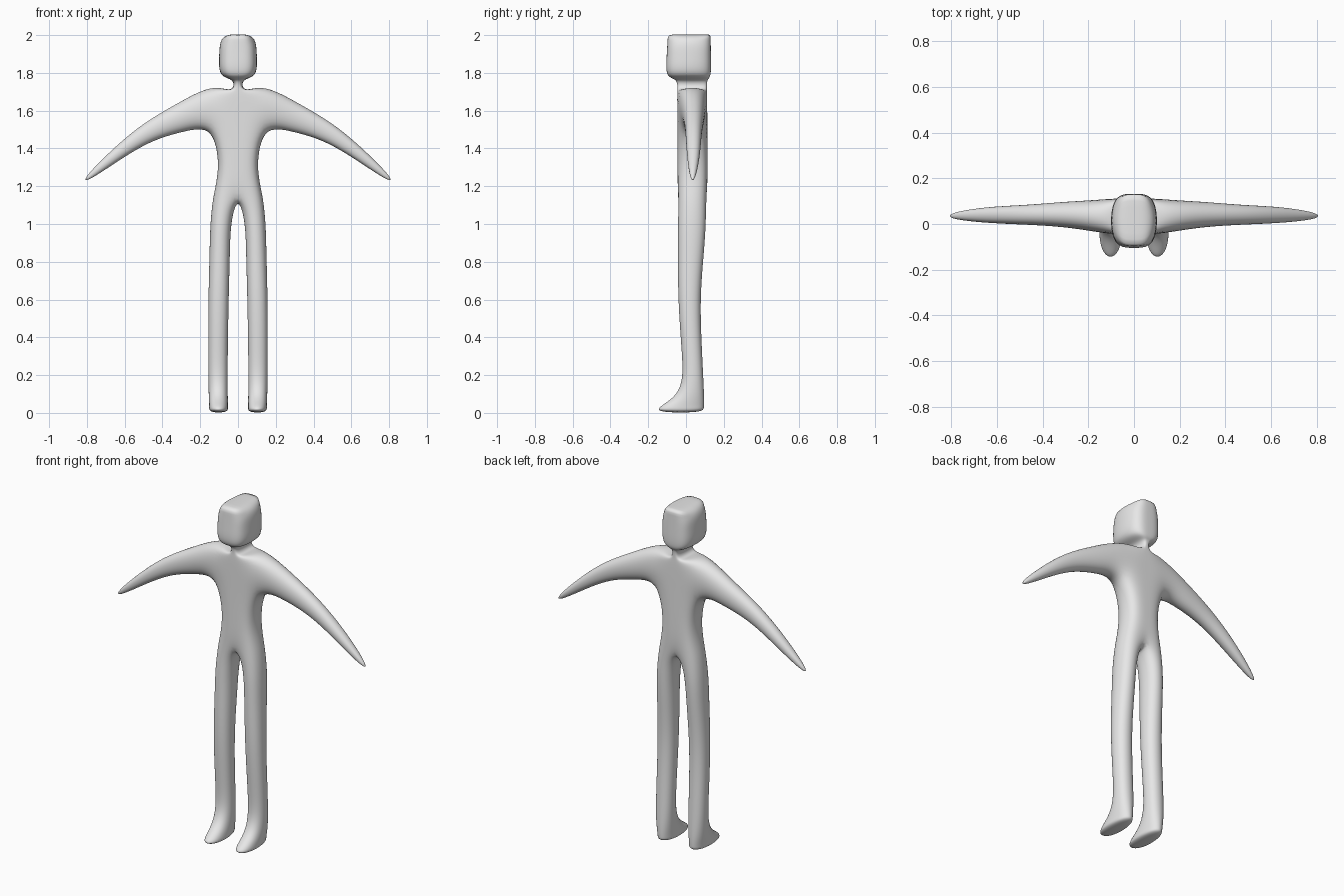
import bpy
import bmesh
import math

if "Cube" in bpy.data.objects:
    bpy.data.objects.remove(bpy.data.objects["Cube"])

skin = bpy.data.materials.new("light_grey")
skin.diffuse_color = (0.8, 0.8, 0.8, 1.0)
skin.use_nodes = True
skin.node_tree.nodes["Principled BSDF"].inputs["Base Color"].default_value = skin.diffuse_color

# Half-body rings from sole to crown: z inner, z outer, x inner, x outer, y front, y back
BODY = [
    (0.00, 0.00, 0.048, 0.157, -0.160, 0.103),   # sole
    (0.03, 0.03, 0.048, 0.157, -0.160, 0.106),   # toe
    (0.08, 0.08, 0.050, 0.159, -0.065, 0.103),   # instep
    (0.17, 0.17, 0.050, 0.161, -0.018, 0.097),   # ankle
    (0.33, 0.33, 0.050, 0.162, -0.027, 0.089),   # shin
    (0.60, 0.60, 0.045, 0.162, -0.048, 0.078),   # knee
    (0.85, 0.85, 0.038, 0.155, -0.048, 0.101),   # thigh
    (1.00, 1.00, 0.035, 0.152, -0.049, 0.112),   # upper thigh
    (1.15, 1.15, 0.000, 0.138, -0.045, 0.113),   # crotch
    (1.30, 1.30, 0.000, 0.098, -0.045, 0.115),   # waist
    (1.50, 1.51, 0.000, 0.135, -0.045, 0.113),   # armpit
    (1.65, 1.75, 0.000, 0.140, -0.047, 0.112),   # shoulder
    (1.72, 1.69, 0.000, 0.028, -0.045, 0.110),   # neck base
    (1.77, 1.77, 0.000, 0.015, -0.045, 0.110),   # neck
    (1.775, 1.775, 0.000, 0.108, -0.110, 0.134),  # jaw
    (1.89, 1.89, 0.000, 0.104, -0.102, 0.132),   # face
    (2.004, 2.004, 0.000, 0.100, -0.096, 0.130),  # crown
]
ARMPIT = 10

# Arm rings: centre x, centre z, downward tilt, half height, centre y, half depth
ARM = [
    (0.30, 1.565, 18, 0.082, 0.043, 0.060),      # upper arm
    (0.48, 1.490, 28, 0.055, 0.040, 0.046),      # elbow
    (0.65, 1.365, 36, 0.037, 0.040, 0.039),      # forearm
    (0.82, 1.223, 38, 0.013, 0.035, 0.013),      # hand tip
]

bm = bmesh.new()
crease = bm.edges.layers.float.new("crease_edge")


def bridge(a, b, skip=()):
    """Join two four-point rings with quads."""
    for i in range(4):
        if i not in skip:
            j = (i + 1) % 4
            bm.faces.new((a[i], a[j], b[j], b[i]))


# Leg, torso, neck and head
rings = []
for zi, zo, xi, xo, yf, yb in BODY:
    corners = ((xi, yf, zi), (xo, yf, zo), (xo, yb, zo), (xi, yb, zi))
    rings.append([bm.verts.new(c) for c in corners])
for k in range(len(rings) - 1):
    skip = set()
    if BODY[k][2] == 0:
        skip.add(3)              # open along the mirror plane
    if k == ARMPIT:
        skip.add(1)              # opening for the arm
    bridge(rings[k], rings[k + 1], skip)
bm.faces.new(rings[0][::-1])
bm.faces.new(rings[-1])

# Arm grown from the opening in the chest
low, high = rings[ARMPIT], rings[ARMPIT + 1]
previous = [low[1], low[2], high[2], high[1]]
for x, z, tilt, h, y, d in ARM:
    ux = h * math.sin(math.radians(tilt))
    uz = h * math.cos(math.radians(tilt))
    ring = [bm.verts.new((x + s * ux, y + t * d, z + s * uz))
            for s, t in ((-1, -1), (-1, 1), (1, 1), (1, -1))]
    bridge(previous, ring)
    previous = ring
bm.faces.new(previous)

# Tighter edges at the front and back of the crown
crown = rings[-1]
for a, b, sharpness in ((0, 1, 0.45), (2, 3, 0.75)):
    bm.edges.get((crown[a], crown[b]))[crease] = sharpness

for face in bm.faces:
    face.smooth = True

mesh = bpy.data.meshes.new("body")
bm.to_mesh(mesh)
bm.free()
mesh.materials.append(skin)
body = bpy.data.objects.new("body", mesh)
bpy.context.collection.objects.link(body)

# Mirror the half body and round it off
mirror = body.modifiers.new("mirror", 'MIRROR')
mirror.use_clip = True
mirror.merge_threshold = 0.001
subsurf = body.modifiers.new("subdivision", 'SUBSURF')
subsurf.levels = 3
subsurf.render_levels = 3
